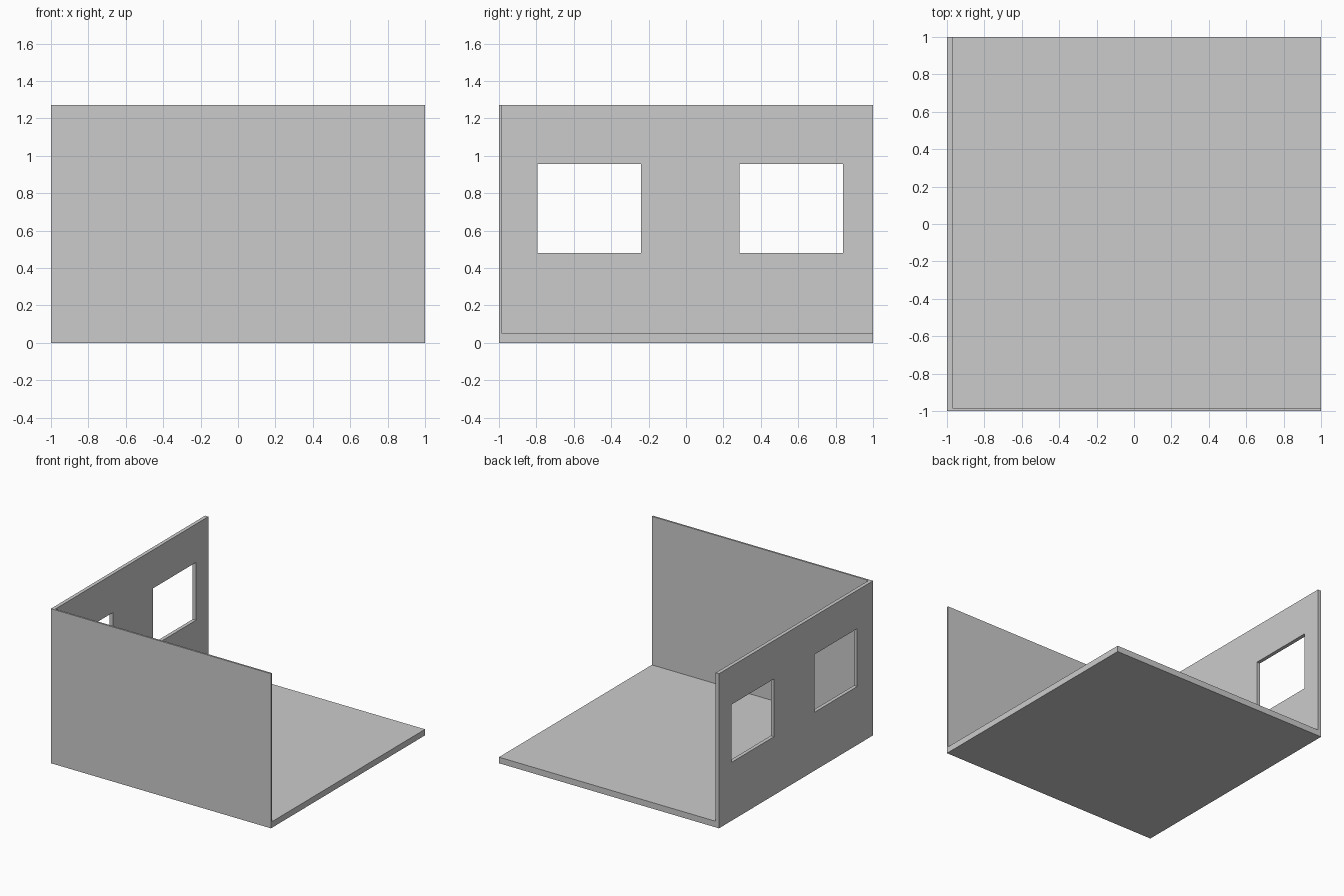
import bpy

# Remove the default cube
cube = bpy.data.objects.get("Cube")
if cube:
    bpy.data.objects.remove(cube, do_unlink=True)

# Plain grey for the whole room
grey = bpy.data.materials.new("plain_grey")
grey.use_nodes = True
colour = (0.6, 0.6, 0.6, 1.0)
grey.diffuse_color = colour
grey.node_tree.nodes["Principled BSDF"].inputs["Base Color"].default_value = colour

WALL_TOP = 1.27
FLOOR_TOP = 0.05
SIDE_WALL = 0.03     # thickness of the wall with windows
FRONT_WALL = 0.015   # thickness of the front wall
OVER = 0.5           # how far the cutters reach past the shell


def box(name, low, high):
    """Axis-aligned box between two corners."""
    middle = [(a + b) / 2 for a, b in zip(low, high)]
    bpy.ops.mesh.primitive_cube_add(size=1, location=middle)
    obj = bpy.context.object
    obj.name = name
    obj.scale = [b - a for a, b in zip(low, high)]
    bpy.ops.object.transform_apply(location=True, rotation=False, scale=True)
    obj.data.materials.append(grey)
    return obj


def cut(target, cutter):
    """Subtract the cutter from the target, then discard it."""
    cutter.hide_render = True
    bpy.context.view_layer.objects.active = target
    mod = target.modifiers.new("cut", "BOOLEAN")
    mod.operation = "DIFFERENCE"
    mod.solver = "EXACT"
    mod.object = cutter
    bpy.ops.object.modifier_apply(modifier=mod.name)
    bpy.data.objects.remove(cutter, do_unlink=True)


# Solid block hollowed out to leave the floor, front wall and right wall
room = box("room_floor_and_walls", (-1, -1, 0), (1, 1, WALL_TOP))
cut(room, box("room_space",
              (-1 + SIDE_WALL, -1 + FRONT_WALL, FLOOR_TOP),
              (1 + OVER, 1 + OVER, WALL_TOP + OVER)))

# Two window openings through the right wall
for start, end in ((-0.795, -0.24), (0.285, 0.84)):
    cut(room, box("window_opening",
                  (-1 - OVER, start, 0.48), (-1 + OVER, end, 0.955)))
